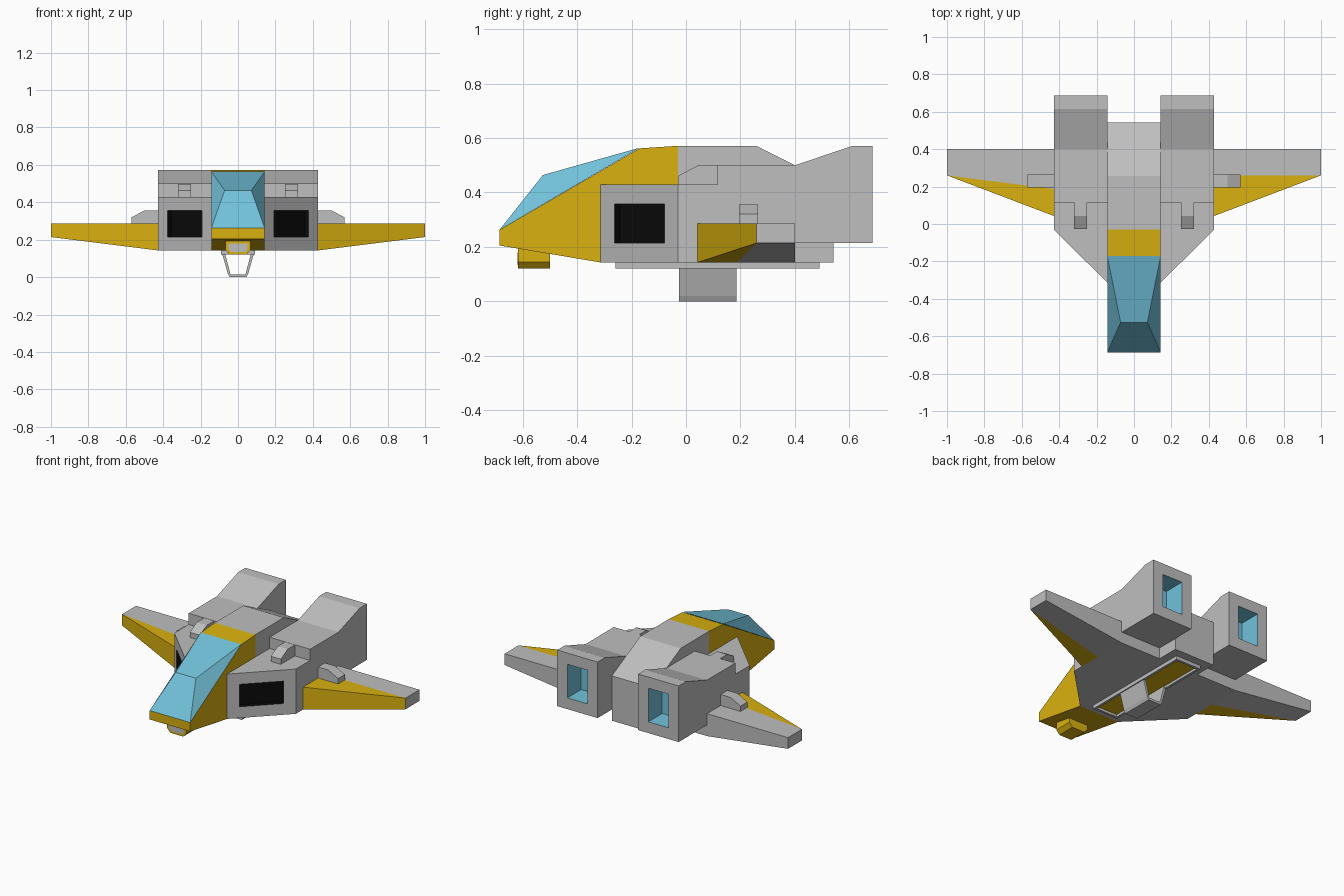
import bpy, bmesh
from mathutils import Vector

if "Cube" in bpy.data.objects:
    bpy.data.objects.remove(bpy.data.objects["Cube"])


def material(name, rgb):
    m = bpy.data.materials.new(name)
    m.diffuse_color = (*rgb, 1)
    m.use_nodes = True
    m.node_tree.nodes["Principled BSDF"].inputs["Base Color"].default_value = m.diffuse_color
    return m


GREY = material("light grey", (0.52, 0.52, 0.52))
YELLOW = material("yellow", (0.70, 0.44, 0.005))
TEAL = material("glass blue", (0.17, 0.54, 0.71))
BLACK = material("black", (0.003, 0.003, 0.003))


def finish(name, bm, mats):
    bmesh.ops.recalc_face_normals(bm, faces=bm.faces[:])
    me = bpy.data.meshes.new(name)
    bm.to_mesh(me)
    bm.free()
    for m in mats:
        me.materials.append(m)
    ob = bpy.data.objects.new(name, me)
    bpy.context.collection.objects.link(ob)
    return ob


def prism_bm(pts, axis, a, b):
    """Extrude a 2D profile along an axis from a to b."""
    bm = bmesh.new()

    def put(p, t):
        c = list(p)
        c.insert("xyz".index(axis), t)
        return bm.verts.new(c)

    lo, hi = [put(p, a) for p in pts], [put(p, b) for p in pts]
    bm.faces.new(lo)
    bm.faces.new(hi)
    n = len(pts)
    for i in range(n):
        j = (i + 1) % n
        bm.faces.new((lo[i], lo[j], hi[j], hi[i]))
    bmesh.ops.recalc_face_normals(bm, faces=bm.faces[:])
    bm.normal_update()
    return bm


def prism(name, pts, axis, a, b, mat):
    return finish(name, prism_bm(pts, axis, a, b), [mat])


def box(name, x0, x1, y0, y1, z0, z1, mat):
    return prism(name, [(x0, y0), (x1, y0), (x1, y1), (x0, y1)], "z", z0, z1, mat)


def hull(name, pts, mat):
    bm = bmesh.new()
    vs = [bm.verts.new(p) for p in pts]
    bmesh.ops.convex_hull(bm, input=vs)
    bmesh.ops.dissolve_limit(bm, angle_limit=0.01, verts=bm.verts[:], edges=bm.edges[:])
    return finish(name, bm, [mat])


def pocket(bm, direction, depth):
    """Inset the face looking along direction and sink it; the hole gets slot 1."""
    d = Vector(direction).normalized()
    f = max(bm.faces, key=lambda f: (round(f.normal.dot(d), 3), f.calc_center_median().dot(d)))
    bmesh.ops.inset_region(bm, faces=[f], thickness=U, use_even_offset=True)
    f = bmesh.ops.extrude_discrete_faces(bm, faces=[f])["faces"][0]
    bmesh.ops.translate(bm, vec=d * -depth, verts=f.verts[:])
    f.material_index = 1
    for e in f.edges:
        for g in e.link_faces:
            g.material_index = 1


U = 1 / 14          # module of the design
W, N = 2 * U, 6 * U  # fuselage and nacelle half widths
TOP = 8 * U

# Fuselage: yellow nose with grey underside, grey rear
bm = prism_bm([(-.686, .205), (-.686, .262), (-.171, .562), (-.029, TOP),
               (-.029, W), (-.314, W)], "x", -W, W)
for f in bm.faces:
    if f.normal.z < -.9 and f.calc_center_median().y > -.3:
        f.material_index = 1
finish("nose", bm, [YELLOW, GREY])
prism("rear_fuselage", [(-.029, W), (-.029, TOP), (.257, TOP), (.543, 6 * U), (.543, W)],
      "x", -W, W, GREY)

# Canopy
hull("canopy", [(s * x, y, z) for s in (1, -1)
                for x, y, z in ((W, -.686, .262), (U, -.526, .464), (W, -.171, .564))], TEAL)

# Chin sensor: rounded yellow housing with a grey core
prism("chin_housing", [(-.068, .195), (-.068, .145), (-.045, .12), (.045, .12), (.068, .145),
                       (.068, .195)], "y", -.617, -.5, YELLOW)
prism("chin_lens", [(-.052, .18), (-.052, .15), (-.038, .134), (.038, .134), (.052, .15),
                    (.052, .18)], "y", -.619, -.6, GREY)

# Belly frame with yellow panel and skid
for s in (1, -1):
    x0, x1 = sorted((s * .075, s * .09))
    box("belly_rail", x0, x1, -.26, .49, .12, W, GREY)
box("belly_front_bar", -.075, .075, -.26, -.245, .12, W, GREY)
box("belly_rear_bar", -.075, .075, .475, .49, .12, W, GREY)
box("belly_panel", -.075, .075, -.245, .475, .136, W, YELLOW)
prism("belly_skid", [(-.088, .136), (-.055, .02), (-.045, 0), (.045, 0), (.055, .02), (.088, .136),
                     (.072, .136), (.04, .015), (-.04, .015), (-.072, .136)],
      "y", -.026, .186, GREY)

for s in (1, -1):
    side = "right" if s > 0 else "left"

    # Intake block with slanted front and black opening
    bm = prism_bm([(s * W, -.314), (s * N, -.029), (s * N, .4), (s * W, .4)], "z", W, 6 * U)
    pocket(bm, (s, -1, 0), .03)
    finish(side + "_intake", bm, [GREY, BLACK])

    # Engine with raised tail and blue exhaust
    bm = prism_bm([(.115, 6 * U), (.115, .5), (.4, .5), (.614, TOP), (.686, TOP),
                   (.686, .214), (.4, .214), (.4, 6 * U)], "x", s * W, s * N)
    pocket(bm, (0, 1, 0), .14)
    finish(side + "_engine", bm, [GREY, TEAL])

    # Small hooks on the intake and on the wing root
    prism(side + "_intake_hook", [(-.027, 6 * U), (-.027, .462), (.043, .499), (.115, .499),
                                  (.115, 6 * U)], "x", s * .25, s * .321, GREY)
    prism(side + "_wing_hook", [(s * N, 4 * U), (s * N, .356), (s * .5, .356), (s * .57, .32),
                                (s * .57, 4 * U)], "y", .195, .264, GREY)

    # Wing: yellow leading wedge and grey rear
    top_y = .26 if s > 0 else .187
    lo, hi = (s * N, .187, W), (s * N, top_y, 4 * U)
    tip_lo, tip_hi = (s, .26, 3 * U), (s, .26, 4 * U)
    hull(side + "_wing_edge", [(s * N, .043, W), (s * N, .043, 4 * U), lo, hi, tip_lo, tip_hi],
         YELLOW)
    hull(side + "_wing", [lo, hi, tip_lo, tip_hi, (s * N, .4, W), (s * N, .4, 4 * U),
                          (s, .4, 3 * U), (s, .4, 4 * U)], GREY)
